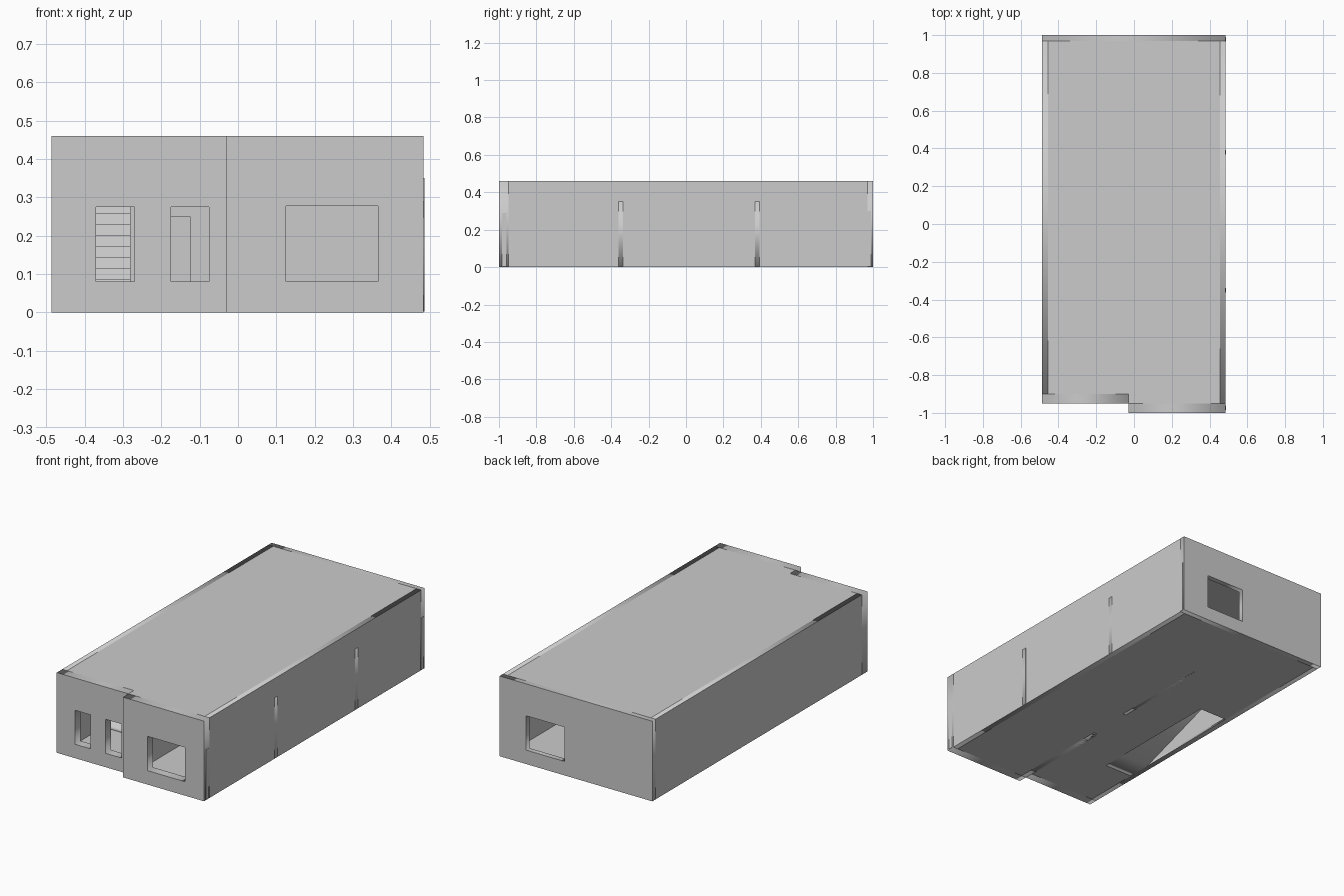
import bpy
from math import pi

if "Cube" in bpy.data.objects:
    bpy.data.objects.remove(bpy.data.objects["Cube"])

H = 0.46            # full height
CEIL = 0.35         # underside of the roof slab
L, R = -0.486, 0.484
T = 0.03            # side and back wall thickness

# Local (x, y, z) of a panel mapped to the world: flat, facing front, facing side
ROT = {"z": (0, 0, 0), "y": (pi / 2, 0, 0), "x": (pi / 2, 0, pi / 2)}


def rect(a0, a1, b0, b1):
    return [(a0, b0), (a1, b0), (a1, b1), (a0, b1)]


def panel(name, axis, lo, hi, outline, holes=()):
    """Filled outline with openings, extruded from lo to hi along an axis."""
    cu = bpy.data.curves.new(name, "CURVE")
    cu.dimensions = "2D"
    cu.fill_mode = "BOTH"
    cu.extrude = (hi - lo) / 2
    for loop in [outline, *holes]:
        sp = cu.splines.new("POLY")
        sp.points.add(len(loop) - 1)
        for p, (a, b) in zip(sp.points, loop):
            p.co = (a, b, 0, 1)
        sp.use_cyclic_u = True
    ob = bpy.data.objects.new(name, cu)
    bpy.context.collection.objects.link(ob)
    ob.rotation_euler = ROT[axis]
    ob.location["xyz".index(axis)] = (lo + hi) / 2
    bpy.ops.object.select_all(action="DESELECT")
    ob.select_set(True)
    bpy.context.view_layer.objects.active = ob
    bpy.ops.object.convert(target="MESH")
    return ob


# Floor with stairwell, and flush roof slab, both stepped at the front
plan = [(L + T, -0.90), (-0.03, -0.90), (-0.03, -0.95),
        (R - T, -0.95), (R - T, 1 - T), (L + T, 1 - T)]
panel("floor", "z", 0, 0.01, plan, [rect(-0.455, -0.28, -0.57, 0.23)])
panel("roof", "z", CEIL, H, plan)

# Outer walls with window openings
panel("front_wall_left", "y", -0.95, -0.90, rect(L, -0.03, 0, H),
      [rect(-0.37, -0.27, 0.08, 0.275), rect(-0.175, -0.075, 0.08, 0.275)])
panel("front_wall_right", "y", -1.0, -0.95, rect(-0.03, R, 0, H),
      [rect(0.125, 0.365, 0.08, 0.277)])
panel("back_wall", "y", 1 - T, 1.0, rect(L, R, 0, H),
      [rect(0.07, 0.315, 0.08, 0.277)])
panel("left_wall", "x", L, L + T, rect(-0.90, 1 - T, 0, H))
panel("right_wall", "x", R - T, R, rect(-0.95, 1 - T, 0, H))

# Thin wall ends showing on the outside of the right wall
for i, (y0, y1, h) in enumerate([(-0.985, -0.96, 0.29), (0.965, 0.99, 0.30)]):
    panel(f"corner_strip_{i + 1}", "x", R - 0.01, R + 0.002, rect(y0, y1, 0.002, h))

# Partition walls
for i, y in enumerate([-0.35, 0.38]):
    panel(f"cross_partition_{i + 1}", "y", y - 0.012, y + 0.012,
          rect(0.0, R + 0.002, 0.002, CEIL))
panel("front_partition", "x", -0.03, 0.0, rect(-0.95, -0.338, 0.0, CEIL))
panel("middle_partition", "x", -0.01, 0.01, rect(-0.08, 0.53, 0.0, CEIL))
panel("hall_partition", "y", 0.53, 0.555, [
    (-0.27, 0.005), (-0.225, 0.005), (-0.225, 0.25), (-0.125, 0.25),
    (-0.125, 0.005), (0.01, 0.005), (0.01, CEIL), (-0.27, CEIL)])

# Staircase rising to the back, sloped underside
n = 12
run, rise = 1.11 / n, 0.345 / n
steps = []
for k in range(n):
    steps += [(-0.57 + k * run, k * rise), (-0.57 + k * run, (k + 1) * rise)]
steps += [(0.54, n * rise), (0.54, 0.325), (-0.43, 0.0)]
panel("staircase", "x", -0.455, -0.28, steps)
